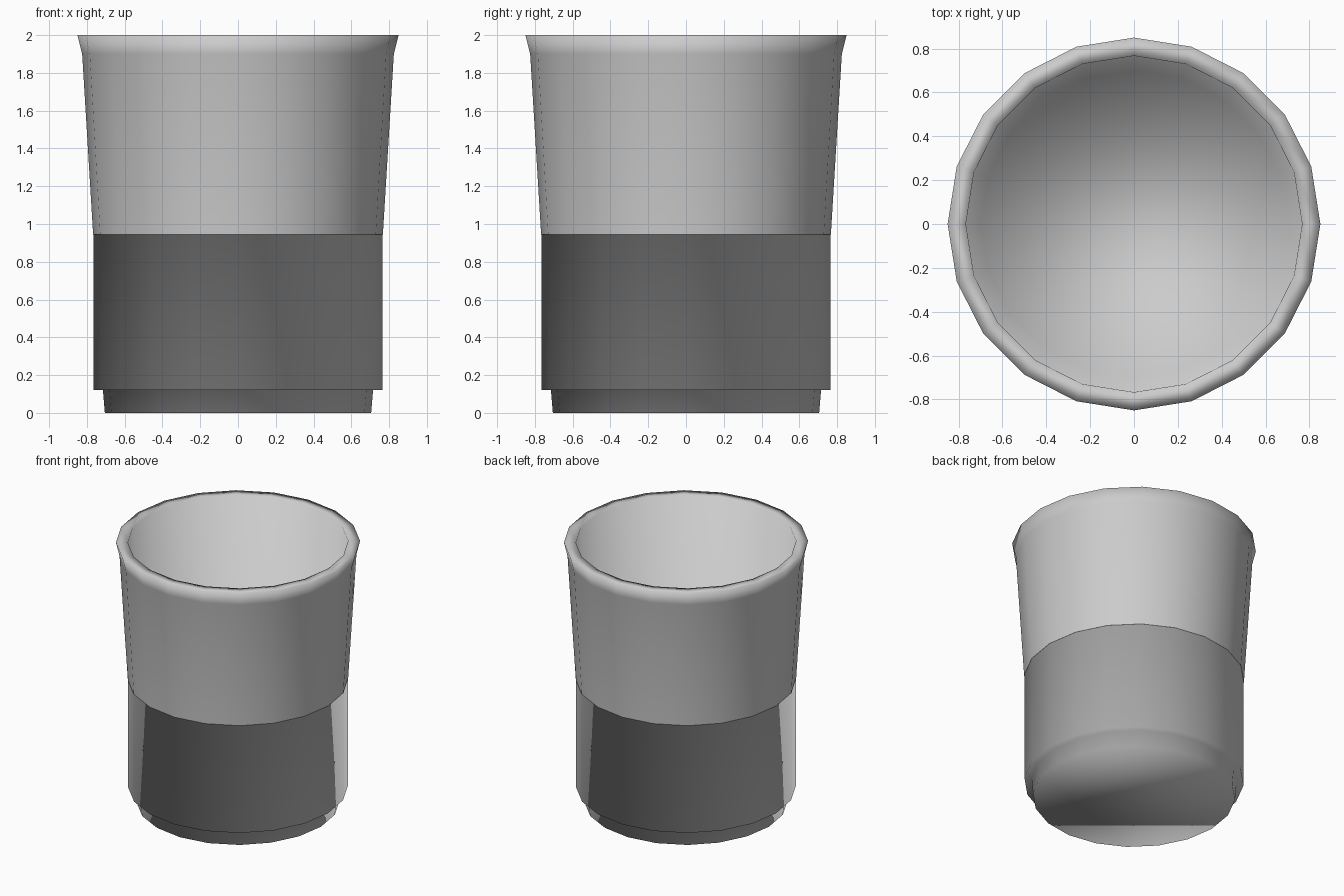
import bpy, bmesh
from math import cos, sin, tau

SIDES = 20

cube = bpy.data.objects.get("Cube")
if cube:
    bpy.data.objects.remove(cube, do_unlink=True)

# Single flat colour
grey = bpy.data.materials.new("light_grey")
grey.use_nodes = True
grey.diffuse_color = (0.6, 0.6, 0.6, 1)
grey.node_tree.nodes["Principled BSDF"].inputs["Base Color"].default_value = grey.diffuse_color


def lathe(name, profile, cap_first=False, cap_last=False):
    """Turn a radius/height profile around z, with optional n-gon discs at its ends."""
    bm = bmesh.new()
    rings = []
    for r, z in profile:
        rings.append([bm.verts.new((r * cos(tau * i / SIDES), r * sin(tau * i / SIDES), z))
                      for i in range(SIDES)])
    for low, high in zip(rings, rings[1:]):
        for i in range(SIDES):
            j = (i + 1) % SIDES
            bm.faces.new((low[i], low[j], high[j], high[i]))
    if cap_first:
        bm.faces.new(rings[0][::-1])
    if cap_last:
        bm.faces.new(rings[-1])
    for face in bm.faces:
        face.smooth = True
    mesh = bpy.data.meshes.new(name)
    bm.to_mesh(mesh)
    bm.free()
    mesh.materials.append(grey)
    obj = bpy.data.objects.new(name, mesh)
    bpy.context.collection.objects.link(obj)
    return obj


# Foot, stepped lower band and the fine lip under the upper wall
lathe("lower_band", [(0.705, 0), (0.715, 0.12), (0.765, 0.12),
                     (0.765, 0.945), (0.767, 0.945)], cap_first=True)

# Flared upper wall, flat rim, inner wall and floor
lathe("upper_cup", [(0.767, 0.945), (0.825, 1.9), (0.85, 2.0),
                    (0.767, 2.0), (0.70, 0.16)], cap_last=True)
